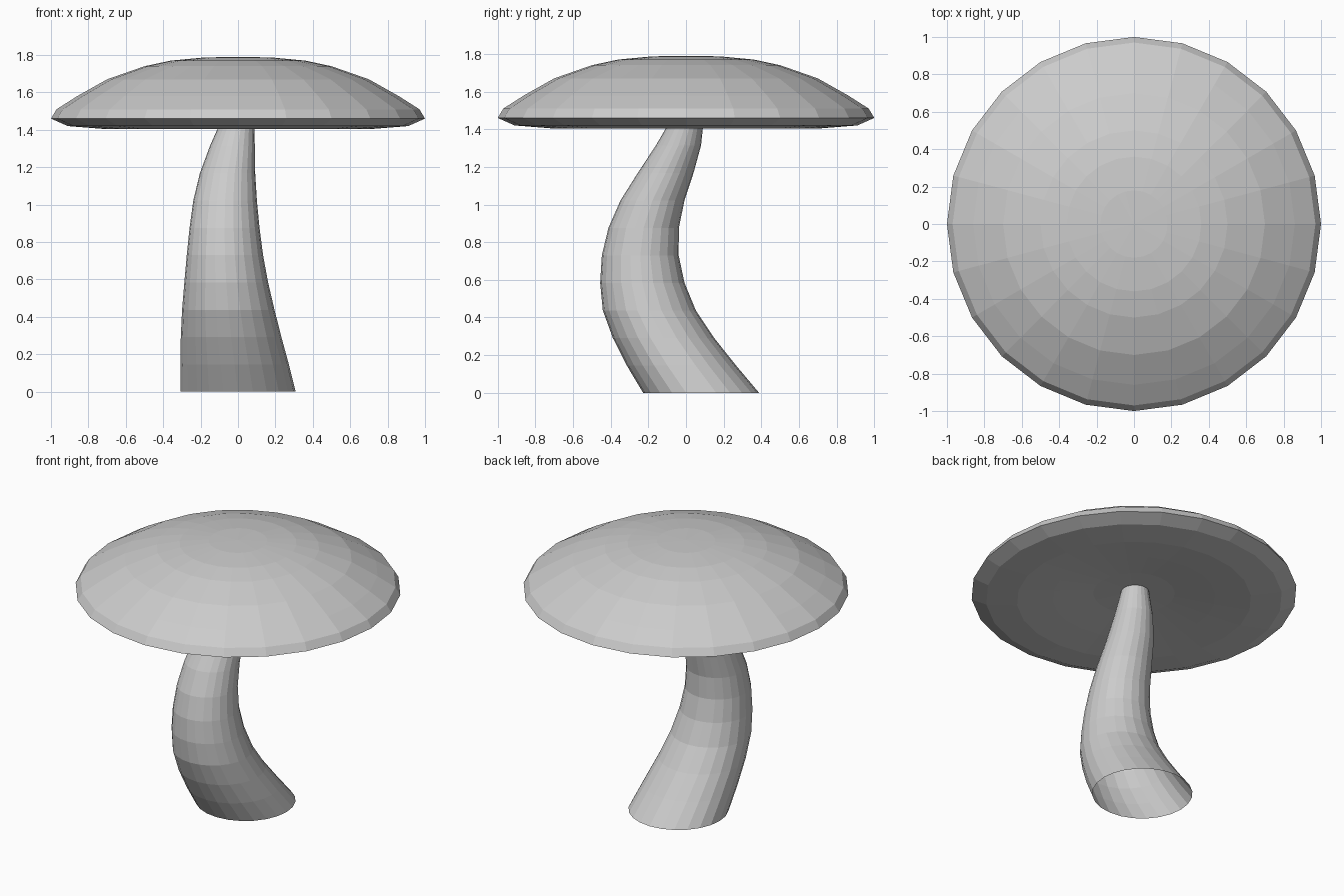
import bpy
from math import cos, sin, tau

if "Cube" in bpy.data.objects:
    bpy.data.objects.remove(bpy.data.objects["Cube"])

SIDES = 24


def ring(x, y, z, r):
    return [(x + r * cos(tau * i / SIDES), y + r * sin(tau * i / SIDES), z)
            for i in range(SIDES)]


def loft(name, rings, tips=()):
    """Skin horizontal circles; tips = (bottom point, top point) close the ends."""
    verts = [p for r in rings for p in ring(*r)]
    faces = []
    for k in range(len(rings) - 1):
        a, b = k * SIDES, (k + 1) * SIDES
        for i in range(SIDES):
            j = (i + 1) % SIDES
            faces.append((a + i, a + j, b + j, b + i))
    if tips:
        low, high = len(verts), len(verts) + 1
        last = (len(rings) - 1) * SIDES
        verts += tips
        for i in range(SIDES):
            j = (i + 1) % SIDES
            faces.append((low, j, i))
            faces.append((high, last + i, last + j))
    mesh = bpy.data.meshes.new(name)
    mesh.from_pydata(verts, [], faces)
    obj = bpy.data.objects.new(name, mesh)
    bpy.context.collection.objects.link(obj)
    return obj


# Cap: shallow hollow underside, sharp rim, low dome
cap_profile = [(0.25, 1.455), (0.5, 1.425), (0.72, 1.405), (0.91, 1.42),
               (1.0, 1.46), (0.97, 1.51), (0.86, 1.58), (0.7, 1.67),
               (0.5, 1.74), (0.36, 1.77), (0.18, 1.787)]
loft("cap", [(0, 0, z, r) for r, z in cap_profile],
     [(0, 0, 1.465), (0, 0, 1.79)])

# Stem: curved, tapering tube, open at the foot (x, y, radius per ring)
stem_rings = [(0, 0.08, 0.308), (-0.018, -0.025, 0.29), (-0.037, -0.12, 0.269),
              (-0.052, -0.195, 0.247), (-0.063, -0.232, 0.224),
              (-0.07, -0.243, 0.204), (-0.072, -0.225, 0.187),
              (-0.069, -0.178, 0.17), (-0.056, -0.108, 0.148),
              (-0.03, -0.04, 0.12), (0, 0.01, 0.085)]
loft("stem", [(x, y, 0.146 * i, r) for i, (x, y, r) in enumerate(stem_rings)])
